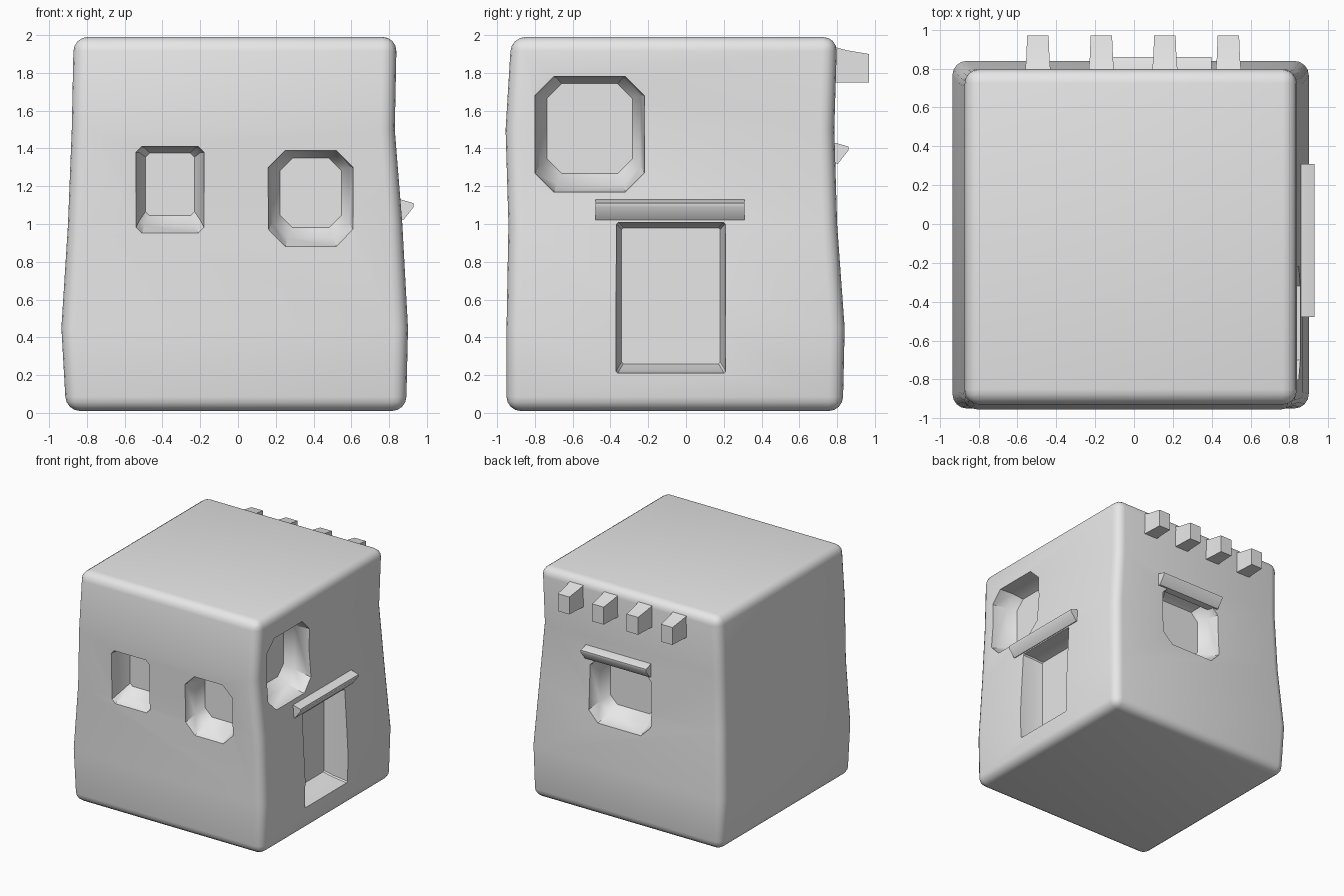
import bpy, bmesh, math

if "Cube" in bpy.data.objects:
    bpy.data.objects.remove(bpy.data.objects["Cube"])

stone = bpy.data.materials.new("plain_grey")
stone.diffuse_color = (0.8, 0.8, 0.8, 1)
stone.use_nodes = True
stone.node_tree.nodes["Principled BSDF"].inputs["Base Color"].default_value = stone.diffuse_color


def loft(name, rings):
    """Skin a closed solid through rings of matching points."""
    bm = bmesh.new()
    loops = [[bm.verts.new(p) for p in r] for r in rings]
    n = len(loops[0])
    bm.faces.new(loops[0][::-1])
    bm.faces.new(loops[-1])
    for a, b in zip(loops, loops[1:]):
        for i in range(n):
            j = (i + 1) % n
            bm.faces.new((a[i], a[j], b[j], b[i]))
    return finish(name, bm)


def finish(name, bm):
    bmesh.ops.recalc_face_normals(bm, faces=bm.faces)
    me = bpy.data.meshes.new(name)
    bm.to_mesh(me)
    bm.free()
    me.materials.append(stone)
    ob = bpy.data.objects.new(name, me)
    bpy.context.collection.objects.link(ob)
    return ob


def smooth(ob, angle=40):
    bpy.ops.object.select_all(action='DESELECT')
    ob.select_set(True)
    bpy.context.view_layer.objects.active = ob
    bpy.ops.object.shade_smooth_by_angle(angle=math.radians(angle))


def place(side, wall, u, v, d):
    """Point on a wall: u across, v up, d inward."""
    return {"front": (u, wall + d, v),
            "right": (wall - d, u, v),
            "back": (u, wall - d, v)}[side]


def recess(name, side, wall, u0, u1, v0, v1, corner, taper, depth=0.18, lift=0.03):
    """Cutter with clipped corners that narrows inward."""
    cu, cv, hu, hv = (u0 + u1) / 2, (v0 + v1) / 2, (u1 - u0) / 2, (v1 - v0) / 2
    rings = []
    for d in (-0.1, 0.0, depth * 0.6, depth):
        t = d / depth
        f = 1 - (1 - taper) * t * abs(t) if t > 0 else 1
        z = cv + lift * max(t, 0)
        a, b = hu * f, hv * f
        c = corner * f
        pts = [(a - c, -b), (a, c - b), (a, b - c), (a - c, b),
               (c - a, b), (-a, b - c), (-a, c - b), (c - a, -b)]
        rings.append([place(side, wall, cu + p, z + q, d) for p, q in pts])
    ob = loft(name, rings)
    ob.hide_render = True
    return ob


# Block with slightly bulging walls: z, x range, y range
levels = [(0.01, -0.91, 0.89, -0.95, 0.83),
          (0.45, -0.935, 0.90, -0.95, 0.84),
          (1.00, -0.90, 0.87, -0.94, 0.80),
          (1.50, -0.88, 0.83, -0.955, 0.785),
          (1.99, -0.87, 0.84, -0.925, 0.80)]
house = loft("house_body", [[(a, c, z), (b, c, z), (b, d, z), (a, d, z)]
                            for z, a, b, c, d in levels])
bm = bmesh.new()
bm.from_mesh(house.data)
edges = [e for e in bm.edges if e.calc_face_angle(0) > math.radians(45)]
bmesh.ops.bevel(bm, geom=edges, offset=0.075, offset_type='OFFSET',
                segments=4, profile=0.5, affect='EDGES')
bm.normal_update()
bm.to_mesh(house.data)
bm.free()

# Window and door recesses
cutters = [
    recess("front_left_window", "front", -0.945, -0.54, -0.18, 0.95, 1.41, 0.03, 0.72),
    recess("front_right_window", "front", -0.945, 0.16, 0.61, 0.88, 1.39, 0.09, 0.72),
    recess("side_window", "right", 0.83, -0.80, -0.22, 1.17, 1.78, 0.10, 0.78, 0.2),
    recess("side_door", "right", 0.89, -0.37, 0.21, 0.21, 1.01, 0.01, 0.9, 0.2, 0.01),
    recess("back_window", "back", 0.80, -0.23, 0.36, 0.80, 1.36, 0.09, 0.75),
]
for cut in cutters:
    bpy.context.view_layer.objects.active = house
    mod = house.modifiers.new(cut.name, 'BOOLEAN')
    mod.object = cut
    mod.operation = 'DIFFERENCE'
    mod.solver = 'EXACT'
    bpy.ops.object.modifier_apply(modifier=mod.name)
    bpy.data.objects.remove(cut)
smooth(house)

# Ledges over the door and back window: wedges sloping back into the wall
ledges = [("door_ledge", "right", 0.86, -0.48, 0.31, 1.02, 1.13, 0.07),
          ("back_ledge", "back", 0.79, -0.22, 0.40, 1.32, 1.43, 0.07)]
for name, side, wall, u0, u1, v0, v1, out in ledges:
    profile = [(0.05, v0), (-0.015, v0), (-out, v1 - 0.04), (-out, v1 - 0.02),
               (0.0, v1), (0.05, v1)]
    smooth(loft(name, [[place(side, wall, u, v, d) for d, v in profile]
                       for u in (u0, u1)]))

# Row of roof beam ends on the back
for i in range(4):
    x = -0.495 + 0.327 * i
    rings = []
    for y, w, z0, z1 in ((0.74, 0.07, 1.75, 1.95), (0.85, 0.06, 1.75, 1.92),
                         (0.97, 0.055, 1.75, 1.90)):
        rings.append([(x - w, y, z0), (x + w, y, z0), (x + w, y, z1), (x - w, y, z1)])
    smooth(loft("roof_beam_%d" % (i + 1), rings))
